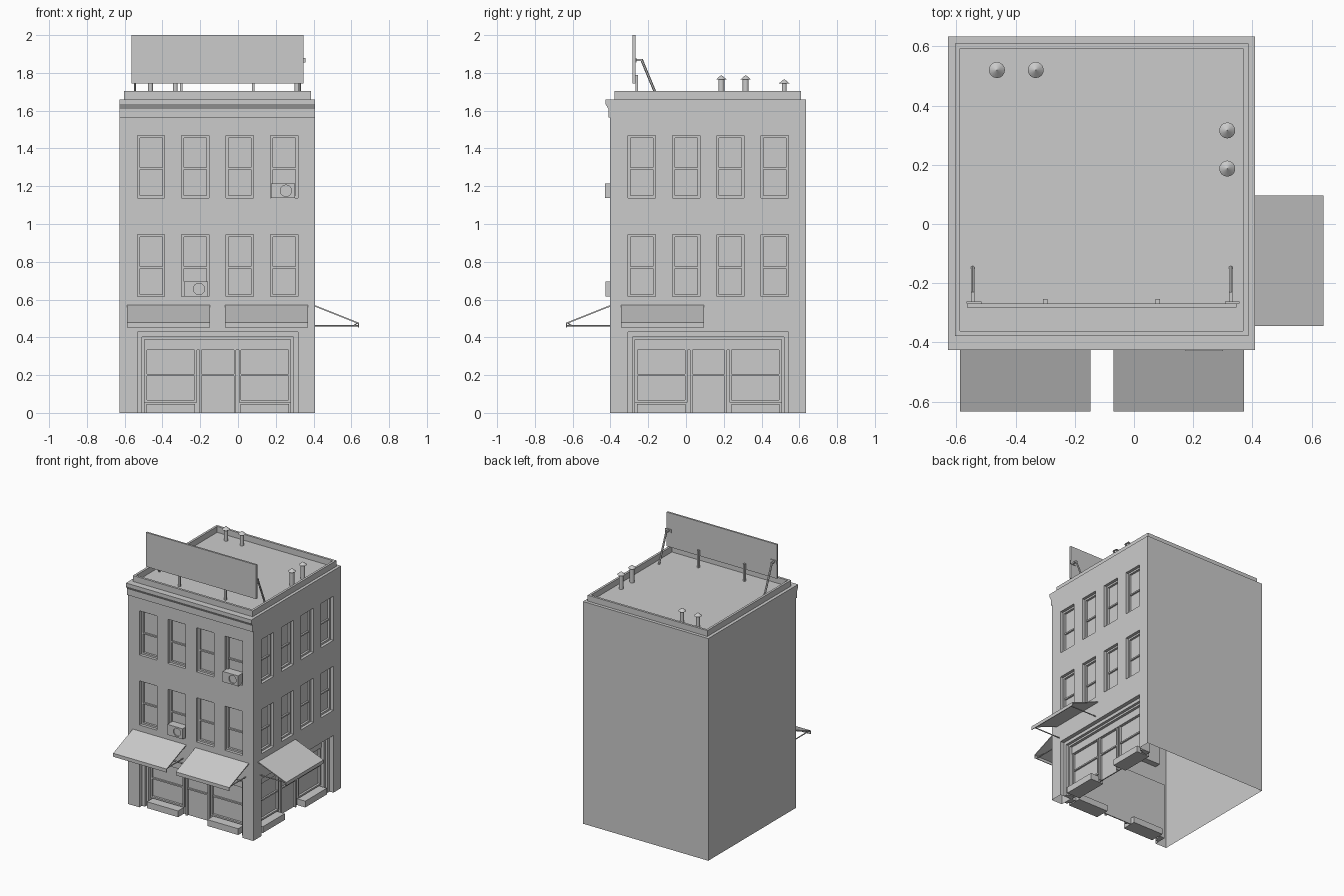
import bpy, bmesh, math
from mathutils import Matrix, Vector

if "Cube" in bpy.data.objects:
    bpy.data.objects.remove(bpy.data.objects["Cube"])

X0, X1, Y0, Y1, ROOF = -0.628, 0.408, -0.402, 0.634, 1.66
W = X1 - X0
# facade space: x = along wall, y = depth inwards, z = up
FRONT = Matrix.Translation((X0, Y0, 0))
RIGHT = Matrix.Translation((X1, Y0, 0)) @ Matrix.Rotation(math.pi / 2, 4, 'Z')
SIDES = {"front": FRONT, "right": RIGHT}

WIN_U = [0.095 + 0.235 * i for i in range(4)]
WIN_W = 0.145
WIN_Z = [(0.615, 0.945), (1.138, 1.468)]
SHOP = (0.095, 0.945, 0.0, 0.427)
SHOP_D = 0.09
WIN_D = 0.045


def finish(name, bm, matrix=None, smooth=False):
    if matrix:
        bm.transform(matrix)
    bmesh.ops.recalc_face_normals(bm, faces=bm.faces)
    me = bpy.data.meshes.new(name)
    bm.to_mesh(me)
    bm.free()
    ob = bpy.data.objects.new(name, me)
    bpy.context.collection.objects.link(ob)
    if smooth:
        bpy.ops.object.select_all(action='DESELECT')
        ob.select_set(True)
        bpy.context.view_layer.objects.active = ob
        bpy.ops.object.shade_smooth_by_angle(angle=math.radians(35))
    return ob


def box(bm, x0, x1, y0, y1, z0, z1):
    m = Matrix.Translation(((x0 + x1) / 2, (y0 + y1) / 2, (z0 + z1) / 2))
    bmesh.ops.create_cube(bm, size=1, matrix=m @ Matrix.Diagonal((x1 - x0, y1 - y0, z1 - z0, 1)))


def rod(bm, a, b, r, r2=None, seg=8):
    a, b = Vector(a), Vector(b)
    q = (b - a).to_track_quat('Z', 'Y').to_matrix().to_4x4()
    bmesh.ops.create_cone(bm, cap_ends=True, segments=seg, radius1=r, radius2=r if r2 is None else r2,
                          depth=(b - a).length, matrix=Matrix.Translation((a + b) / 2) @ q)


def quad(bm, *pts):
    bm.faces.new([bm.verts.new(p) for p in pts])


def frame(bm, u0, u1, z0, z1, w, d0, d1, sill=True):
    box(bm, u0, u0 + w, d0, d1, z0, z1)
    box(bm, u1 - w, u1, d0, d1, z0, z1)
    box(bm, u0 + w, u1 - w, d0, d1, z1 - w, z1)
    if sill:
        box(bm, u0 + w, u1 - w, d0, d1, z0, z0 + w)


def extrude_profile(bm, pts, u0, u1):
    f = bm.faces.new([bm.verts.new((u0, d, z)) for d, z in pts])
    new = bmesh.ops.extrude_face_region(bm, geom=[f])["geom"]
    bmesh.ops.translate(bm, vec=(u1 - u0, 0, 0), verts=[v for v in new if isinstance(v, bmesh.types.BMVert)])
    if f.is_valid is False or len(bm.faces) < len(pts) + 2:
        bm.faces.new([v for v in bm.verts if abs(v.co.x - u0) < 1e-6])


# walls with openings, reveals running inwards
openings = [(u, u + WIN_W, a, b, WIN_D) for u in WIN_U for a, b in WIN_Z] + [SHOP + (SHOP_D,)]
for side, M in SIDES.items():
    bm = bmesh.new()
    us = sorted({0, W} | {o[0] for o in openings} | {o[1] for o in openings})
    zs = sorted({0, ROOF} | {o[2] for o in openings} | {o[3] for o in openings})
    for ua, ub in zip(us, us[1:]):
        for za, zb in zip(zs, zs[1:]):
            u, z = (ua + ub) / 2, (za + zb) / 2
            if not any(o[0] < u < o[1] and o[2] < z < o[3] for o in openings):
                quad(bm, (ua, 0, za), (ub, 0, za), (ub, 0, zb), (ua, 0, zb))
    for a, b, z0, z1, d in openings:
        quad(bm, (a, 0, z0), (a, d, z0), (a, d, z1), (a, 0, z1))
        quad(bm, (b, 0, z0), (b, d, z0), (b, d, z1), (b, 0, z1))
        quad(bm, (a, 0, z1), (b, 0, z1), (b, d, z1), (a, d, z1))
        if z0 > 0:
            quad(bm, (a, 0, z0), (b, 0, z0), (b, d, z0), (a, d, z0))
    bmesh.ops.remove_doubles(bm, verts=bm.verts, dist=1e-4)
    finish(side + "_wall", bm, M)

    # sash windows
    bm = bmesh.new()
    for u in WIN_U:
        for a, b in WIN_Z:
            m = a + 0.155
            frame(bm, u, u + WIN_W, a, b, 0.013, 0.022, WIN_D)
            box(bm, u, u + WIN_W, 0.038, WIN_D, a, b)
            box(bm, u + 0.013, u + WIN_W - 0.013, 0.026, WIN_D, m - 0.005, m + 0.005)
    finish(side + "_windows", bm, M)

    # shop front: stepped surround, glazing, door, window ledges
    u0, u1, _, zt = SHOP
    bm = bmesh.new()
    frame(bm, u0, u1, 0, zt, 0.024, 0.03, SHOP_D, sill=False)
    frame(bm, u0 + 0.024, u1 - 0.024, 0, zt - 0.024, 0.014, 0.05, SHOP_D, sill=False)
    box(bm, u0, u1, SHOP_D, SHOP_D + 0.008, 0, zt)
    box(bm, u0 + 0.038, u1 - 0.038, 0.07, SHOP_D, 0.334, 0.389)
    for a, b in ((0.133, 0.41), (0.632, 0.907)):
        frame(bm, a, b, 0.055, 0.345, 0.012, 0.074, SHOP_D)
        box(bm, a, b, 0.078, SHOP_D, 0.196, 0.206)
        box(bm, a + 0.01, b - 0.01, 0.02, 0.13, 0, 0.047)
    frame(bm, 0.424, 0.618, 0, 0.345, 0.012, 0.074, SHOP_D, sill=False)
    box(bm, 0.424, 0.618, 0.078, SHOP_D, 0.196, 0.206)
    finish(side + "_shop_front", bm, M)

# blank walls and roof deck, open underneath
bm = bmesh.new()
quad(bm, (X0, Y0, 0), (X0, Y1, 0), (X0, Y1, ROOF), (X0, Y0, ROOF))
quad(bm, (X0, Y1, 0), (X1, Y1, 0), (X1, Y1, ROOF), (X0, Y1, ROOF))
quad(bm, (X0, Y0, ROOF), (X1, Y0, ROOF), (X1, Y1, ROOF), (X0, Y1, ROOF))
bmesh.ops.remove_doubles(bm, verts=bm.verts, dist=1e-4)
finish("blank_walls_and_roof", bm)

# parapet ring
bm = bmesh.new()
a, b, c, d, t = X0 + 0.024, X1 - 0.022, Y0 + 0.024, Y1 - 0.024, 0.017
box(bm, a, b, c, c + t, ROOF, 1.704)
box(bm, a, b, d - t, d, ROOF, 1.704)
box(bm, a, a + t, c + t, d - t, ROOF, 1.704)
box(bm, b - t, b, c + t, d - t, ROOF, 1.704)
finish("parapet", bm)

# front cornice
bm = bmesh.new()
extrude_profile(bm, [(0, 1.66), (-0.024, 1.66), (-0.024, 1.635), (-0.009, 1.61), (-0.009, 1.565), (0, 1.565)], 0, W)
finish("cornice", bm, FRONT)

# awnings with support rods
AWN = [(0, 0.57), (-0.232, 0.478), (-0.232, 0.452), (-0.227, 0.452), (-0.227, 0.472), (0, 0.562)]
for i, (M, u) in enumerate(((FRONT, 0.04), (FRONT, 0.558), (RIGHT, 0.057))):
    bm = bmesh.new()
    extrude_profile(bm, AWN, u, u + 0.441)
    finish(f"awning_{i + 1}", bm, M)
    bm = bmesh.new()
    for r in (u + 0.025, u + 0.416):
        rod(bm, (r, 0.004, 0.462), (r, -0.228, 0.462), 0.004)
        rod(bm, (r, -0.205, 0.463), (r, -0.222, 0.474), 0.003)
    finish(f"awning_rods_{i + 1}", bm, M, True)

# air conditioners with round fan recess
for i, (u, z, d) in enumerate(((0.341, 0.617, -0.023), (0.802, 1.137, -0.027))):
    bm = bmesh.new()
    box(bm, u, u + 0.127, d, 0.04, z, z + 0.078)
    ac = finish(f"air_conditioner_{i + 1}", bm, FRONT)
    bm = bmesh.new()
    rod(bm, (u + 0.08, d - 0.02, z + 0.039), (u + 0.08, d + 0.008, z + 0.039), 0.03, seg=20)
    cut = finish(f"fan_cutter_{i + 1}", bm, FRONT)
    cut.hide_render = True
    cut.hide_set(True)
    mod = ac.modifiers.new("fan", 'BOOLEAN')
    mod.operation, mod.object, mod.solver = 'DIFFERENCE', cut, 'EXACT'

# billboard and its supports
bm = bmesh.new()
box(bm, -0.564, 0.347, -0.282, -0.268, 1.745, 2.0)
finish("billboard", bm)
bm = bmesh.new()
for x in (-0.30, 0.08):
    box(bm, x - 0.007, x + 0.007, -0.268, -0.254, ROOF, 1.79)
for x in (-0.545, 0.327):
    box(bm, x - 0.006, x + 0.006, -0.268, -0.23, 1.864, 1.874)
    box(bm, x - 0.02, x + 0.03, -0.268, -0.262, 1.855, 1.88)
    rod(bm, (x, -0.236, 1.872), (x, -0.148, ROOF), 0.007, seg=6)
finish("billboard_supports", bm)

# roof vents with conical caps
for i, (x, y, z, r) in enumerate(((-0.463, 0.52, 1.745, 0.013), (-0.332, 0.52, 1.745, 0.013),
                                  (0.315, 0.316, 1.766, 0.016), (0.315, 0.187, 1.766, 0.016))):
    bm = bmesh.new()
    rod(bm, (x, y, ROOF), (x, y, z), r, seg=16)
    rod(bm, (x, y, z), (x, y, z + 0.022), 0.027, 0.001, seg=16)
    finish(f"roof_vent_{i + 1}", bm, None, True)
